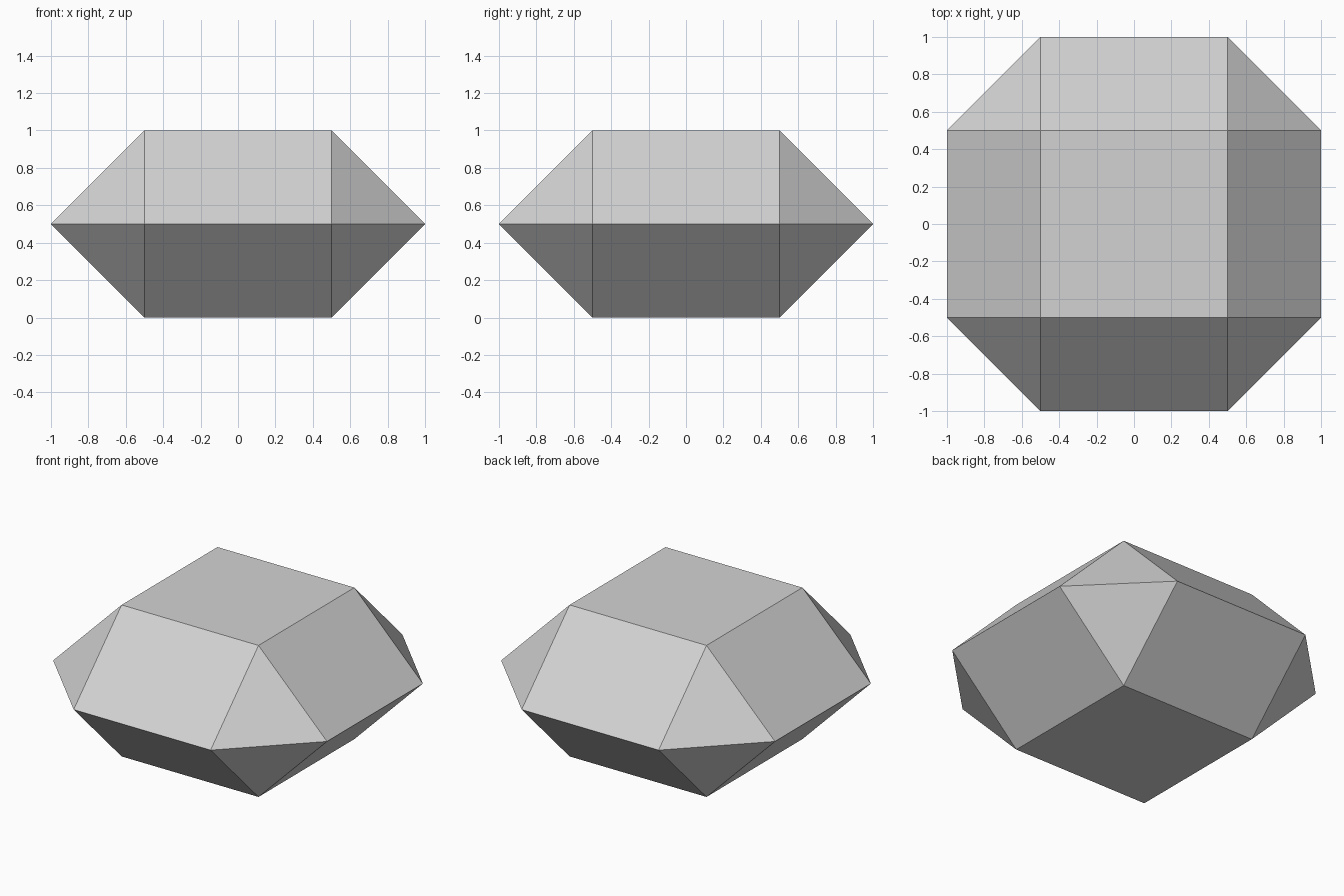
import bpy, bmesh
from itertools import product
from math import radians

if "Cube" in bpy.data.objects:
    bpy.data.objects.remove(bpy.data.objects["Cube"])

# One flat grey for the whole solid
grey = bpy.data.materials.new("light grey")
grey.diffuse_color = (0.65, 0.65, 0.65, 1)
grey.use_nodes = True
grey.node_tree.nodes["Principled BSDF"].inputs["Base Color"].default_value = grey.diffuse_color

# Faceted gem: the corners of one octant, mirrored in all directions, wrapped in a hull
bm = bmesh.new()
corners = {(x * sx, y * sy, 0.5 + z * sz)
           for x, y, z in [(0.5, 0.5, 0.5), (1, 0.5, 0), (0.5, 1, 0)]
           for sx, sy, sz in product((-1, 1), repeat=3)}
for c in sorted(corners):
    bm.verts.new(c)
bmesh.ops.convex_hull(bm, input=bm.verts)

# Join the coplanar hull triangles into flat four-sided facets
bmesh.ops.dissolve_limit(bm, angle_limit=radians(1), verts=bm.verts, edges=bm.edges)
bmesh.ops.recalc_face_normals(bm, faces=bm.faces)

mesh = bpy.data.meshes.new("faceted_gem")
bm.to_mesh(mesh)
bm.free()
mesh.materials.append(grey)
bpy.context.collection.objects.link(bpy.data.objects.new("faceted_gem", mesh))
